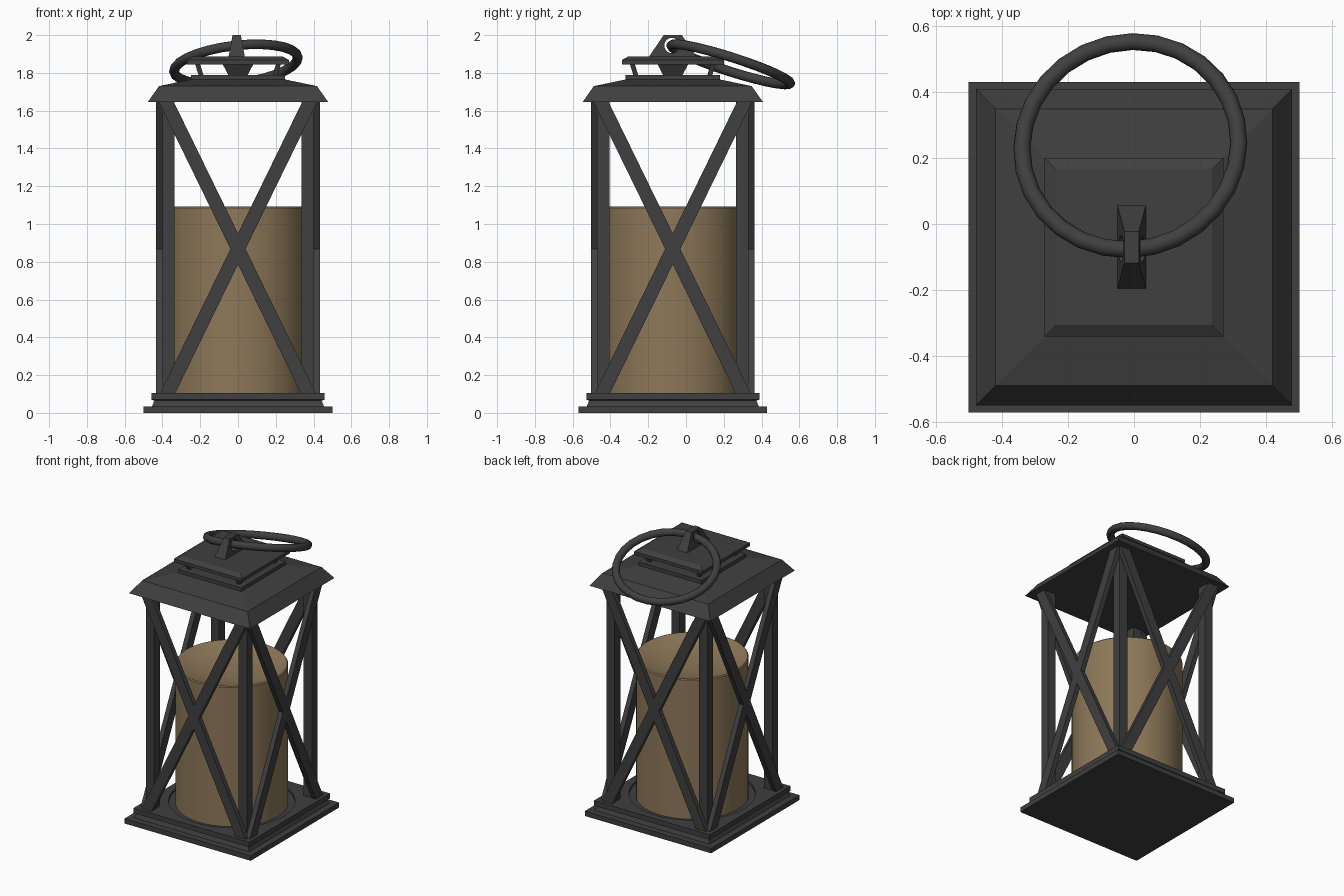
import bpy, bmesh, math
from mathutils import Vector, Matrix

if "Cube" in bpy.data.objects:
    bpy.data.objects.remove(bpy.data.objects["Cube"])

CY = -0.07  # body centre in y


def material(name, rgb):
    m = bpy.data.materials.new(name)
    m.diffuse_color = (*rgb, 1)
    m.use_nodes = True
    m.node_tree.nodes["Principled BSDF"].inputs["Base Color"].default_value = m.diffuse_color
    return m


DARK = material("dark_metal", (0.05, 0.05, 0.05))
WAX = material("wax", (0.27, 0.19, 0.10))


def finish(name, bm, mat=DARK, smooth=False):
    bmesh.ops.recalc_face_normals(bm, faces=bm.faces)
    me = bpy.data.meshes.new(name)
    bm.to_mesh(me)
    bm.free()
    me.materials.append(mat)
    ob = bpy.data.objects.new(name, me)
    bpy.context.collection.objects.link(ob)
    if smooth:
        bpy.ops.object.select_all(action='DESELECT')
        ob.select_set(True)
        bpy.context.view_layer.objects.active = ob
        bpy.ops.object.shade_smooth_by_angle(angle=math.radians(35))
    return ob


def loft(name, rings, mat=DARK, smooth=False):
    """Skin a stack of point rings and cap both ends."""
    bm = bmesh.new()
    loops = [[bm.verts.new(p) for p in r] for r in rings]
    n = len(loops[0])
    for a, b in zip(loops, loops[1:]):
        for i in range(n):
            j = (i + 1) % n
            bm.faces.new((a[i], a[j], b[j], b[i]))
    bm.faces.new(loops[0][::-1])
    bm.faces.new(loops[-1])
    return finish(name, bm, mat, smooth)


def rect(hx, hy, z, x=0, y=0):
    return [(x + sx * hx, CY + y + sy * hy, z) for sx, sy in ((-1, -1), (1, -1), (1, 1), (-1, 1))]


def tiers(name, profile):
    return loft(name, [rect(h, h, z) for h, z in profile])


def circle(r, z, n=48):
    return [(r * math.cos(math.tau * i / n), CY + r * math.sin(math.tau * i / n), z) for i in range(n)]


def cut(ob, radius, depth, matrix):
    bm = bmesh.new()
    bmesh.ops.create_cone(bm, cap_ends=True, segments=48, radius1=radius, radius2=radius,
                          depth=depth, matrix=matrix)
    cutter = finish("cutter", bm)
    cutter.hide_render = True
    mod = ob.modifiers.new("cut", 'BOOLEAN')
    mod.operation = 'DIFFERENCE'
    mod.solver = 'EXACT'
    mod.object = cutter
    bpy.context.view_layer.objects.active = ob
    bpy.ops.object.modifier_apply(modifier=mod.name)
    bpy.data.objects.remove(cutter)


# Stepped base with a shallow round seat for the candle
base = tiers("base", [(0.5, 0), (0.5, 0.035), (0.455, 0.035), (0.443, 0.065), (0.458, 0.07), (0.458, 0.105)])
cut(base, 0.41, 0.1, Matrix.Translation((0, CY, 0.14)))

# Candle with a dished top
loft("candle", [circle(r, z) for r, z in (
    (0.366, 0.088), (0.366, 1.085), (0.36, 1.092), (0.35, 1.09), (0.28, 1.065), (0.18, 1.045), (0.08, 1.037))],
    WAX, True)

# Corner posts
for sx in (-1, 1):
    for sy in (-1, 1):
        side = ("left" if sx < 0 else "right") + ("_front" if sy < 0 else "_back")
        loft("post_" + side, [rect(0.0325, 0.0325, z, sx * 0.3675, sy * 0.3675) for z in (0.1, 1.65)])

# Crossed braces: one X outline per face, extruded
zc, hw, z0, z1, k = 0.868, 0.04, 0.1, 1.65, 2.05
def brace_x(z, s):
    return (z - zc) / k + s * hw
bx, tx = [[brace_x(z, s) for s in (-1, 1)] for z in (z0, z1)]
dz = hw * k
outline = [(bx[0], z0), (bx[1], z0), (0, zc - dz), (-bx[1], z0), (-bx[0], z0), (hw, zc),
           (tx[1], z1), (tx[0], z1), (0, zc + dz), (-tx[0], z1), (-tx[1], z1), (-hw, zc)]
for i, side in enumerate(("front", "right", "back", "left")):
    turn = Matrix.Translation((0, CY, 0)) @ Matrix.Rotation(i * math.pi / 2, 4, 'Z')
    loft("cross_brace_" + side, [[turn @ Vector((x, y, z)) for x, z in outline] for y in (-0.433, -0.399)])

# Roof, lower vent plate and vent cap
tiers("roof", [(0.478, 1.645), (0.418, 1.73), (0.25, 1.765), (0.25, 1.79)])
tiers("vent_cap", [(0.27, 1.845), (0.27, 1.868), (0.236, 1.887)])

# Slanted vent legs and flared centre stem
for sx in (-1, 1):
    for sy in (-1, 1):
        loft(f"vent_leg_{sx}_{sy}", [rect(0.013, 0.013, z, sx * d, sy * d)
                                     for d, z in ((0.195, 1.785), (0.215, 1.85))])
tiers("vent_stem", [(0.05, 1.785), (0.083, 1.85)])

# Handle bracket with a hole for the ring
bracket = loft("handle_bracket", [rect(0.044, 0.13, 1.88, -0.007), rect(0.022, 0.048, 2.0, -0.007)])
cut(bracket, 0.04, 0.3, Matrix.Translation((0, -0.075, 1.945)) @ Matrix.Rotation(math.pi / 2, 4, 'Y'))

# Tilted carrying ring
normal = Vector((-0.12, 0.32, 1)).normalized()
rot = Vector((0, 0, 1)).rotation_difference(normal).to_matrix().to_4x4()
place = Matrix.Translation((-0.011, 0.237, 1.845)) @ rot
bm = bmesh.new()
R, r, N, M = 0.33, 0.026, 28, 12
grid = [[bm.verts.new(place @ Vector(((R + r * math.cos(b)) * math.cos(a), (R + r * math.cos(b)) * math.sin(a),
                                      r * math.sin(b))))
         for b in (math.tau * j / M for j in range(M))] for a in (math.tau * i / N for i in range(N))]
for i in range(N):
    for j in range(M):
        a, b = grid[i], grid[(i + 1) % N]
        bm.faces.new((a[j], b[j], b[(j + 1) % M], a[(j + 1) % M]))
finish("carrying_ring", bm, DARK, True)
